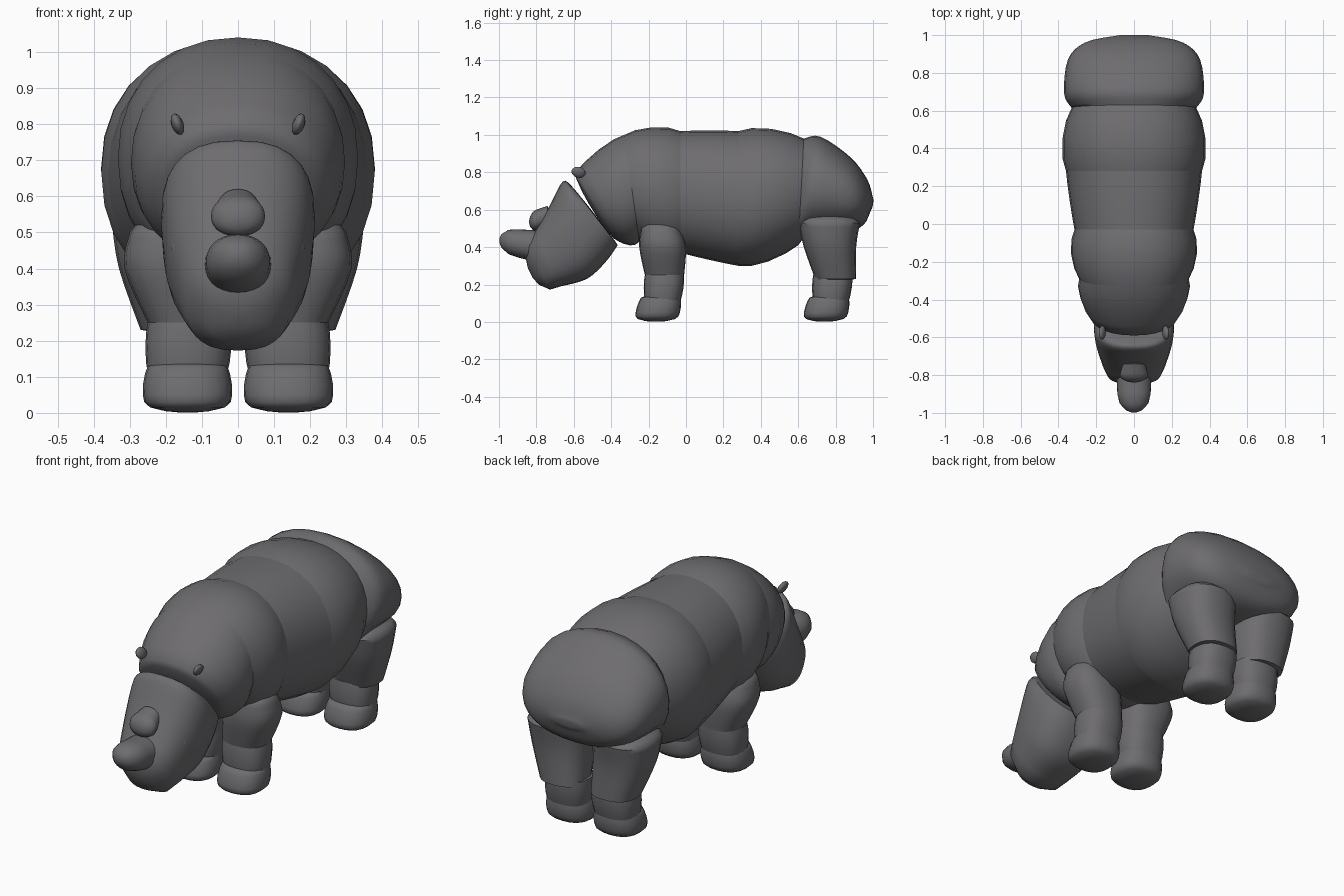
import bpy, bmesh
from math import sin, cos, pi, copysign, radians
from mathutils import Vector

if "Cube" in bpy.data.objects:
    bpy.data.objects.remove(bpy.data.objects["Cube"], do_unlink=True)

GREY = (.155, .15, .16, 1)
hide = bpy.data.materials.new("grey hide")
hide.use_nodes = True
hide.diffuse_color = GREY
hide.node_tree.nodes["Principled BSDF"].inputs["Base Color"].default_value = GREY


def finish(bm, name):
    bmesh.ops.recalc_face_normals(bm, faces=bm.faces)
    mesh = bpy.data.meshes.new(name)
    bm.to_mesh(mesh)
    bm.free()
    obj = bpy.data.objects.new(name, mesh)
    bpy.context.collection.objects.link(obj)
    mesh.materials.append(hide)
    bpy.ops.object.select_all(action="DESELECT")
    obj.select_set(True)
    bpy.context.view_layer.objects.active = obj
    bpy.ops.object.shade_smooth_by_angle(angle=radians(50))
    return obj


# A ring is a cross-section: upper and lower edge as (y, z), half width, x centre
def ring(top, bottom, width, centre=0):
    return Vector((*top, *bottom, width, centre))


# A level ring for limbs, given by its extents
def level(height, front, back, inner, outer, shift=0):
    return ring((front + shift, height), (back + shift, height),
                (outer - inner) / 2, (outer + inner) / 2)


def middle(r):
    return Vector(((r[0] + r[2]) / 2, (r[1] + r[3]) / 2))


def grow(r, factor, move=Vector((0, 0))):
    m = middle(r)
    top = m + move + (Vector(r[0:2]) - m) * factor
    bottom = m + move + (Vector(r[2:4]) - m) * factor
    return ring(top, bottom, r[4] * factor, r[5])


# Rounded closing rings beyond the end of a loft
def dome(end, neighbour, depth):
    out = (middle(end) - middle(neighbour)).normalized() * depth
    angles = [radians(a) for a in (30, 60, 80)]
    return [grow(end, cos(a), out * sin(a)) for a in angles]


# Smooth curve through the rings, swollen towards the middle of the part
def interpolate(rings, bulge, steps=4):
    padded = [rings[0], *rings, rings[-1]]
    path = []
    for a, b, c, d in zip(padded, padded[1:], padded[2:], padded[3:]):
        for i in range(steps):
            t = i / steps
            path.append(b + (c - a) * t / 2 + (a - b * 2.5 + c * 2 - d / 2) * t ** 2
                        + (b * 3 - a - c * 3 + d) * t ** 3 / 2)
    path.append(rings[-1])
    last = len(path) - 1
    return [grow(r, 1 + bulge * sin(pi * i / last)) for i, r in enumerate(path)]


def loft(name, rings, bulge=0, start=.005, end=.005, power=.92, sides=28, side=1):
    path = interpolate(rings, bulge)
    path = dome(path[0], path[1], start)[::-1] + path + dome(path[-1], path[-2], end)
    bm = bmesh.new()
    loops = []
    for r in path:
        m = middle(r)
        loop = []
        for i in range(sides):
            a = 2 * pi * i / sides
            u = copysign(abs(cos(a)) ** power, cos(a))
            v = copysign(abs(sin(a)) ** power, sin(a))
            y, z = m + (Vector(r[0:2]) - m) * u
            loop.append(bm.verts.new((side * (r[5] + r[4] * v), y, z)))
        loops.append(loop)
    for p, q in zip(loops, loops[1:]):
        for i in range(sides):
            j = (i + 1) % sides
            bm.faces.new((p[i], p[j], q[j], q[i]))
    bm.faces.new(loops[0])
    bm.faces.new(loops[-1])
    finish(bm, name)


def leg_part(name, rings, **options):
    for label, side in (("left", 1), ("right", -1)):
        loft(f"{label}_{name}", rings, power=.82, sides=20, side=side, **options)


def ball(name, centre, size, tilt=(0, 0, 0)):
    bm = bmesh.new()
    bmesh.ops.create_uvsphere(bm, u_segments=12, v_segments=8, radius=1)
    obj = finish(bm, name)
    obj.location, obj.scale, obj.rotation_euler = centre, size, tilt


# Body: hide plates stretched between shared seams
neck_front = ring(top=(-.59, .8), bottom=(-.36, .43), width=.235)
neck_back = ring(top=(-.33, 1), bottom=(-.25, .43), width=.29)
shoulder_back = ring(top=(-.03, 1.02), bottom=(-.03, .37), width=.315)
chest_back = ring(top=(.28, 1.02), bottom=(.28, .3), width=.36)
belly_back = ring(top=(.63, .98), bottom=(.6, .41), width=.33)

loft("neck", [neck_front, neck_back], bulge=.09, start=.03)
loft("shoulders", [neck_back, shoulder_back], bulge=.1)
loft("chest", [shoulder_back, chest_back], bulge=.01)
loft("belly", [chest_back, belly_back], bulge=.1)
loft("rump", [belly_back,
              ring(top=(.72, .99), bottom=(.66, .46), width=.37),
              ring(top=(.88, .88), bottom=(.86, .48), width=.35),
              ring(top=(.97, .76), bottom=(.95, .52), width=.26),
              ring(top=(1, .66), bottom=(.99, .6), width=.1)])

# Head with rounded muzzle
loft("head", [ring(top=(-.615, .73), bottom=(-.365, .41), width=.2),
              ring(top=(-.66, .75), bottom=(-.43, .32), width=.213),
              ring(top=(-.73, .62), bottom=(-.53, .23), width=.2),
              ring(top=(-.81, .48), bottom=(-.67, .19), width=.165)],
     end=.12, power=.8)

# Horns
loft("front_horn", [ring(top=(-.8, .49), bottom=(-.8, .32), width=.093),
                    ring(top=(-.9, .495), bottom=(-.9, .345), width=.088)], end=.1)
loft("rear_horn", [ring(top=(-.74, .62), bottom=(-.74, .5), width=.06),
                   ring(top=(-.8, .6), bottom=(-.8, .49), width=.075)], end=.04)

# Ears and eyes
for label, side in (("left", 1), ("right", -1)):
    ball(f"{label}_ear", (side * .168, -.575, .8), (.017, .038, .03), (-.3, side * .35, 0))
    ball(f"{label}_eye", (side * .17, -.685, .455), (.016, .03, .03))

# Upper legs
leg_part("front_upper_leg", [level(height=.5, front=-.24, back=-.03, inner=.08, outer=.3),
                             level(height=.4, front=-.25, back=0, inner=.03, outer=.315),
                             level(height=.25, front=-.22, back=-.01, inner=.02, outer=.25)],
         start=.04)
leg_part("hind_thigh", [level(height=.53, front=.6, back=.93, inner=.03, outer=.35),
                        level(height=.4, front=.63, back=.91, inner=.03, outer=.33),
                        level(height=.23, front=.69, back=.91, inner=.03, outer=.27)],
         start=.05)

# Lower legs and feet share one shape, front and hind
for pair, shift in (("front", 0), ("hind", .9)):
    leg_part(f"{pair}_lower_leg",
             [level(height=.25, front=-.22, back=-.01, inner=.02, outer=.25, shift=shift),
              level(height=.11, front=-.22, back=-.03, inner=.03, outer=.25, shift=shift)],
             bulge=.06)
    leg_part(f"{pair}_foot",
             [level(height=.13, front=-.24, back=-.03, inner=.03, outer=.25, shift=shift),
              level(height=.03, front=-.27, back=-.04, inner=.02, outer=.26, shift=shift)],
             bulge=.07, start=.01, end=.03)
